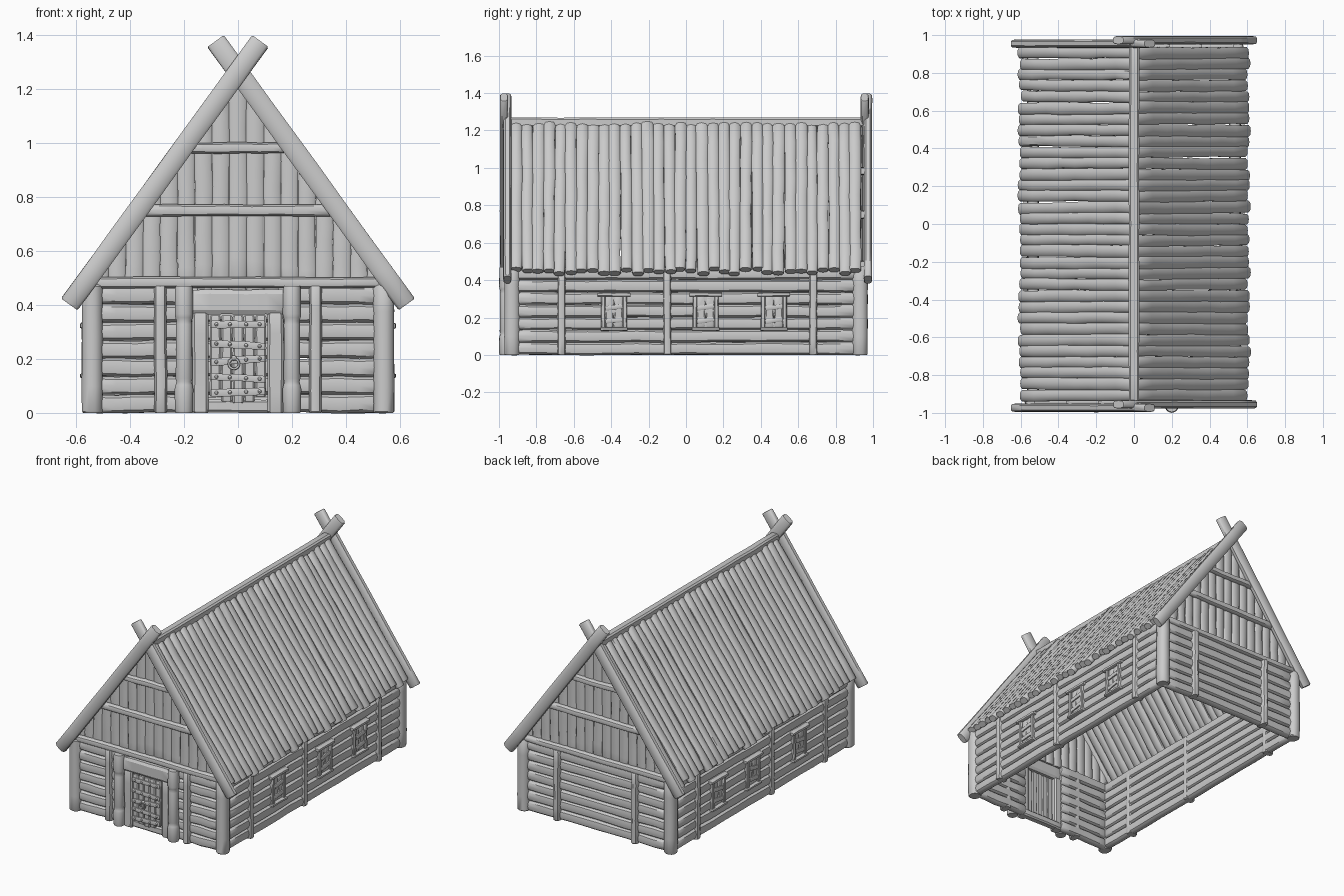
import bpy, bmesh, random
from math import cos, sin, pi, radians
from mathutils import Vector, Matrix

if "Cube" in bpy.data.objects:
    bpy.data.objects.remove(bpy.data.objects["Cube"])

random.seed(4)
R = random.uniform
X, Y, Z = Vector((1, 0, 0)), Vector((0, 1, 0)), Vector((0, 0, 1))


def log(bm, a, b, side, w, d, segs=7, sides=10, square=0.75, wob=0.05, profile=None):
    """Wobbly timber from a to b: width w along side, depth d across it."""
    a, b = Vector(a), Vector(b)
    axis = (b - a).normalized()
    u = Vector(side)
    u = (u - axis * u.dot(axis)).normalized()
    v = axis.cross(u)
    if profile is None:
        e = min(0.1, 0.006 / (b - a).length)
        ts = [e + (1 - 2 * e) * i / segs for i in range(segs + 1)]
        profile = [(0, 0.88)] + [(t, 1) for t in ts] + [(1, 0.88)]
    rings = []
    for t, s in profile:
        if s > 0.88 or not rings:
            kw, kd = 1 + R(-wob, wob), 1 + R(-wob, wob)
            off = u * R(-wob, wob) * w * 0.6 + v * R(-wob, wob) * d * 0.4
        c = a.lerp(b, t) + off
        ring = []
        for i in range(sides):
            g = 2 * pi * (i + 0.5) / sides
            cx, sx = cos(g), sin(g)
            px = abs(cx) ** square * (1 if cx > 0 else -1)
            py = abs(sx) ** square * (1 if sx > 0 else -1)
            ring.append(bm.verts.new(c + u * px * w / 2 * kw * s + v * py * d / 2 * kd * s))
        rings.append(ring)
    for p, q in zip(rings, rings[1:]):
        for i in range(sides):
            j = (i + 1) % sides
            bm.faces.new((p[i], p[j], q[j], q[i]))
    bm.faces.new(rings[0][::-1])
    bm.faces.new(rings[-1])


def finish(bm, name, angle=40):
    bmesh.ops.recalc_face_normals(bm, faces=bm.faces)
    me = bpy.data.meshes.new(name)
    bm.to_mesh(me)
    bm.free()
    ob = bpy.data.objects.new(name, me)
    bpy.context.collection.objects.link(ob)
    bpy.ops.object.select_all(action='DESELECT')
    ob.select_set(True)
    bpy.context.view_layer.objects.active = ob
    bpy.ops.object.shade_smooth_by_angle(angle=radians(angle))
    return ob


# Horizontal log walls; the front one is split by the doorway
sw, fw, bw = bmesh.new(), bmesh.new(), bmesh.new()
step = 0.067
for i in range(7):
    z = 0.034 + i * step
    for s in (-1, 1):
        log(sw, (s * 0.535, -0.93, z), (s * 0.535, 0.93, z), Z, 0.07, 0.06, 14)
        log(fw, (s * 0.53, -0.918, z), (s * 0.15, -0.918, z), Z, 0.07, 0.06, 5)
    log(bw, (-0.53, 0.918, z), (0.53, 0.918, z), Z, 0.07, 0.06, 10)
finish(sw, "side_wall_logs")
finish(fw, "front_wall_logs")
finish(bw, "back_wall_logs")

# Upright posts: corners, long sides, gable ends
bm = bmesh.new()
for s in (-1, 1):
    for e in (-1, 1):
        log(bm, (s * 0.54, e * 0.93, 0), (s * 0.54, e * 0.93, 0.475), X, 0.08, 0.085, 5, 12, 0.9, 0.02)
        log(bm, (s * 0.287, e * 0.93, 0), (s * 0.287, e * 0.93, 0.47), X, 0.048, 0.08, 6)
    for y in (-0.665, -0.1, 0.68):
        log(bm, (s * 0.54, y, 0), (s * 0.54, y, 0.46), Y, 0.047, 0.075, 6)
finish(bm, "wall_posts")

# Carved columns beside the door
bm = bmesh.new()
carve = [(0, 0.98), (0.02, 1.08), (0.19, 1.1), (0.22, 1.0), (0.245, 0.89), (0.27, 1),
         (0.5, 0.95), (0.7, 0.97), (0.725, 0.89), (0.75, 1.02), (0.78, 1.08), (0.98, 1.06), (1, 0.97)]
for s in (-1, 1):
    log(bm, (s * 0.2, -0.963, 0), (s * 0.2, -0.963, 0.47), X, 0.064, 0.066, sides=14, square=0.95, wob=0.015, profile=carve)
finish(bm, "door_columns")

# Door frame and door leaf
bm = bmesh.new()
for s in (-1, 1):
    log(bm, (s * 0.139, -0.935, 0), (s * 0.139, -0.935, 0.37), X, 0.062, 0.06, 5, 8, 0.4, 0.03)
log(bm, (-0.18, -0.938, 0.41), (0.18, -0.938, 0.41), Z, 0.095, 0.06, 5, 8, 0.5, 0.04)
log(bm, (-0.165, -0.925, 0.025), (0.165, -0.925, 0.025), Z, 0.05, 0.05, 5, 8, 0.5, 0.03)
finish(bm, "door_frame", 30)
bm = bmesh.new()
for i in range(-2, 3):
    x = i * 0.042
    log(bm, (x, -0.945, 0.036 + 6 * x * x * 0.6), (x, -0.945, 0.36), X, 0.042, 0.035, 5, 8, 0.4, 0.03)
finish(bm, "door_planks", 30)

# Iron straps, rivets and ring on the door
bm = bmesh.new()
for z, t in ((0.328, 0), (0.252, -0.006), (0.195, 0.008), (0.13, -0.005), (0.077, 0.003)):
    log(bm, (-0.1, -0.967, z - t), (0.1, -0.967, z + t), Z, 0.028, 0.01, 5, 8, 0.4, 0.08)
    for x in (-0.08, -0.03, 0.03, 0.08):
        bmesh.ops.create_uvsphere(bm, u_segments=8, v_segments=6, radius=0.007,
                                  matrix=Matrix.Translation((x, -0.972, z + t * x * 10)))
bmesh.ops.create_uvsphere(bm, u_segments=8, v_segments=6, radius=0.01,
                          matrix=Matrix.Translation((-0.015, -0.976, 0.203)))
finish(bm, "door_ironwork")
bpy.ops.mesh.primitive_torus_add(major_segments=20, minor_segments=8, major_radius=0.019, minor_radius=0.0045,
                                 location=(-0.015, -0.98, 0.182), rotation=(pi / 2, 0, 0))
bpy.context.object.name = "door_ring"
bpy.ops.object.shade_smooth()

# Windows: frame, shutter boards and two crooked slats, on both long sides
bm = bmesh.new()
for s in (-1, 1):
    for y in (-0.385, 0.105, 0.47):
        x = s * 0.562
        for e in (-1, 1):
            log(bm, (x, y + e * 0.058, 0.14), (x, y + e * 0.058, 0.32), Y, 0.024, 0.032, 4, 8, 0.5)
            log(bm, (s * 0.55, y + e * 0.024, 0.15), (s * 0.55, y + e * 0.024, 0.315), Y, 0.047, 0.034, 3, 8, 0.4, 0.02)
        log(bm, (s * 0.566, y - 0.087, 0.323), (s * 0.566, y + 0.087, 0.323), Z, 0.022, 0.038, 4, 8, 0.5)
        log(bm, (s * 0.566, y - 0.073, 0.138), (s * 0.566, y + 0.073, 0.138), Z, 0.018, 0.038, 4, 8, 0.5)
        for z in (0.185, 0.255):
            t = R(0.004, 0.009)
            log(bm, (s * 0.57, y - 0.046, z - t), (s * 0.57, y + 0.046, z + t), Z, 0.026, 0.014, 4, 8, 0.5)
finish(bm, "windows", 35)

# Gable planking, trimmed to the roof slope
bm = bmesh.new()
for e in (-1, 1):
    for i in range(-8, 9):
        x = i * 0.064
        log(bm, (x, e * 0.918, 0.45), (x, e * 0.918, 1.3 - 1.33 * abs(x)), X, 0.066, 0.036, 7, 10, 0.6, 0.05)
for s in (-1, 1):
    bmesh.ops.bisect_plane(bm, geom=bm.verts[:] + bm.edges[:] + bm.faces[:], plane_co=(0, 0, 1.225),
                           plane_no=(s * 0.8, 0, 0.6), clear_outer=True)
finish(bm, "gable_planks")

# Gable cross beams and wall plates
bm = bmesh.new()
for e in (-1, 1):
    for z, hw, h in ((0.483, 0.53, 0.042), (0.75, 0.36, 0.045), (0.982, 0.19, 0.042)):
        log(bm, (-hw, e * 0.94, z), (hw, e * 0.94, z), Z, h, 0.045, 7, 10, 0.8, 0.06)
finish(bm, "gable_beams")

# Roof of sloping split logs
bm = bmesh.new()
n = 32
pitch = 1.87 / n
down = Vector((0.6, 0, -0.8))
for s in (-1, 1):
    for i in range(n):
        y = -0.935 + pitch * (i + 0.5)
        k = R(-0.012, 0.022)
        lift = R(-0.004, 0.004)
        top = Vector((s * (0.005 + lift), y + R(-0.003, 0.003), 1.235 + R(-0.01, 0.005)))
        low = Vector((s * (0.59 + lift + k * 0.6), y + R(-0.007, 0.007), 0.45 - k * 0.8))
        log(bm, top, low, Y, pitch * R(1.02, 1.16), 0.045, 8, 10, 0.75, 0.06)
finish(bm, "roof_logs")

# Ridge beam
bm = bmesh.new()
log(bm, (0, -0.945, 1.243), (0, 0.945, 1.243), X, 0.058, 0.054, 14, 8, 0.5, 0.03)
finish(bm, "ridge_beam", 30)

# Crossed barge boards at both ends
bm = bmesh.new()
for e in (-1, 1):
    for s in (-1, 1):
        y = e * (0.973 if s == e else 0.955)
        log(bm, (s * 0.625, y, 0.402), (-s * 0.083, y, 1.378), X, 0.077, 0.045, 8, 10, 0.6, 0.015)
finish(bm, "barge_boards")
